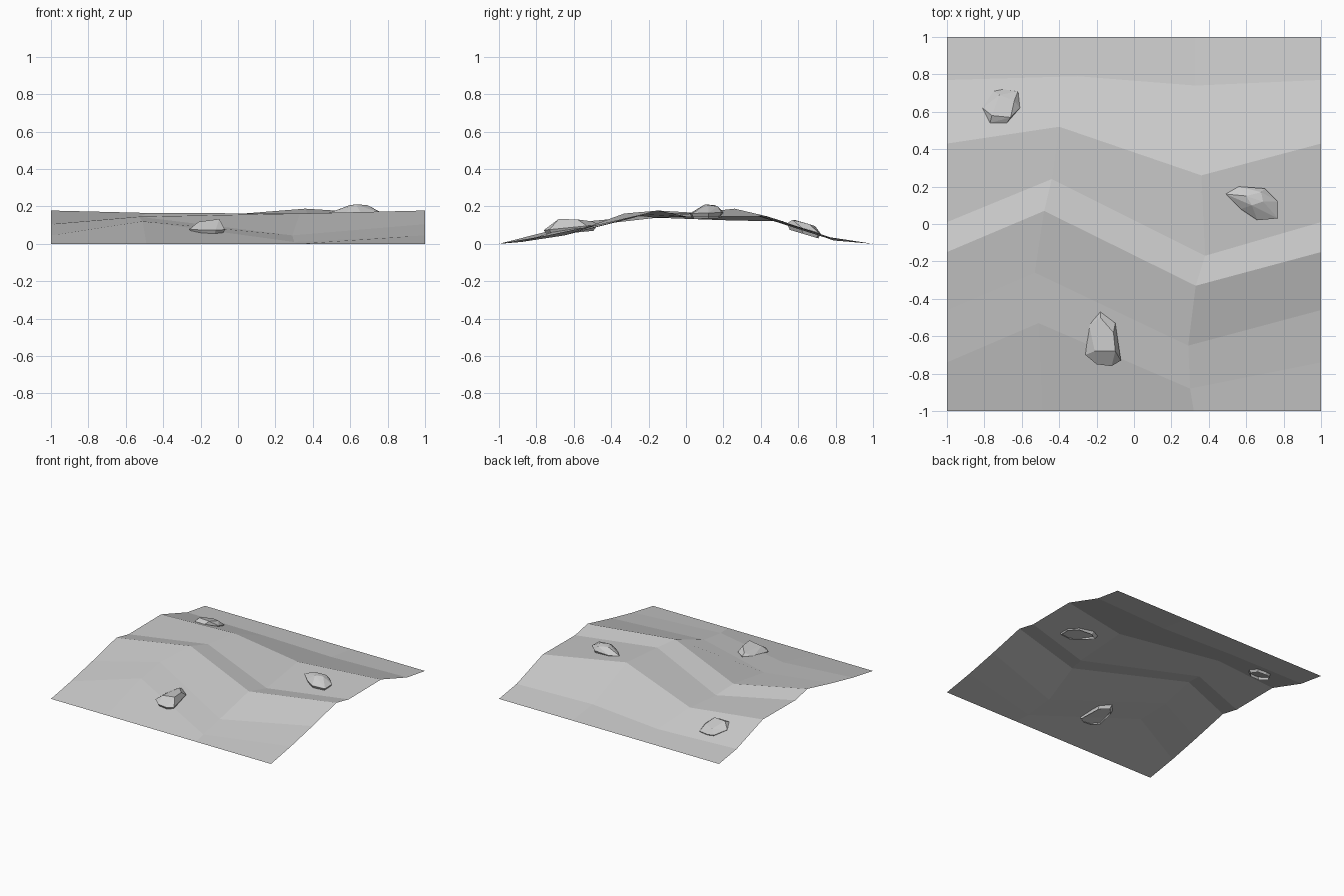
import bpy
import bmesh
from mathutils import Vector

default_cube = bpy.data.objects.get("Cube")
if default_cube:
    bpy.data.objects.remove(default_cube)


def make_material(name, value):
    material = bpy.data.materials.new(name)
    material.use_nodes = True
    colour = (value, value, value, 1)
    material.diffuse_color = colour
    material.node_tree.nodes["Principled BSDF"].inputs["Base Color"].default_value = colour
    return material


def make_object(name, bm, material):
    mesh = bpy.data.meshes.new(name)
    bm.to_mesh(mesh)
    bm.free()
    mesh.materials.append(material)
    obj = bpy.data.objects.new(name, mesh)
    bpy.context.collection.objects.link(obj)
    return obj


grey = make_material("light grey stone", 0.6)

# Dune sheet: each fold runs edge, crest, trough, edge; both side edges match
folds = [
    # edge (y, z), left bend (x, y, z), right bend (x, y, z)
    ((-1, 0), (-.49, -1, 0), (.32, -1, 0)),
    ((-.74, .045), (-.51, -.53, .12), (.3, -.88, .01)),
    ((-.46, .105), (-.53, -.26, .145), (.29, -.65, .045)),
    ((-.15, .178), (-.48, .07, .165), (.33, -.33, .162)),
    ((.01, .145), (-.44, .24, .125), (.38, -.17, .14)),
    ((.43, .148), (-.4, .52, .12), (.36, .26, .188)),
    ((.77, .035), (-.3, .79, .018), (.33, .74, .035)),
    ((1, 0), (-.4, 1, 0), (.33, 1, 0)),
]


def build_dunes():
    bm = bmesh.new()
    rows = []
    for edge, left_bend, right_bend in folds:
        points = [(-1, *edge), left_bend, right_bend, (1, *edge)]
        rows.append([bm.verts.new(p) for p in points])
    for near, far in zip(rows, rows[1:]):
        for i in range(len(near) - 1):
            bm.faces.new((near[i], near[i + 1], far[i + 1], far[i]))
    return make_object("dune_sheet", bm, grey)


# Rocks: a faceted hull over a girdle and a few peak points, open underneath
def build_rock(name, girdle, peaks, height, slope, depth=.03):
    bm = bmesh.new()
    centre = sum((Vector(p) for p in girdle), Vector((0, 0))) / len(girdle)

    def level(y):
        return height + slope * (y - centre.y)

    rim = set()
    for x, y in girdle:
        bm.verts.new((x, y, level(y)))
        low = centre.lerp(Vector((x, y)), .85)
        rim.add(bm.verts.new((low.x, low.y, level(low.y) - depth)))
    for peak in peaks:
        bm.verts.new(peak)
    bmesh.ops.convex_hull(bm, input=bm.verts[:])
    bm.normal_update()
    underside = [f for f in bm.faces if all(v in rim for v in f.verts)]
    bmesh.ops.delete(bm, geom=underside, context="FACES")
    loose = [v for v in bm.verts if not v.link_faces]
    bmesh.ops.delete(bm, geom=loose, context="VERTS")
    bmesh.ops.dissolve_limit(bm, angle_limit=.12, verts=bm.verts[:], edges=bm.edges[:])
    return make_object(name, bm, grey)


build_dunes()

build_rock(
    "front_rock",
    girdle=[(-.18, -.47), (-.1, -.53), (-.07, -.73), (-.12, -.76),
            (-.2, -.75), (-.26, -.7), (-.24, -.54)],
    peaks=[(-.18, -.5, .12), (-.11, -.58, .13), (-.1, -.68, .133), (-.21, -.68, .118)],
    height=.085, slope=.1)

build_rock(
    "ridge_rock",
    girdle=[(.49, .16), (.56, .2), (.7, .19), (.77, .12),
            (.77, .03), (.66, .02), (.57, .08)],
    peaks=[(.6, .15, .208), (.63, .1, .21), (.69, .12, .208), (.68, .17, .2)],
    height=.165, slope=.03)

build_rock(
    "back_rock",
    girdle=[(-.81, .62), (-.75, .71), (-.7, .72), (-.62, .71),
            (-.61, .62), (-.68, .54), (-.77, .54)],
    peaks=[(-.76, .58, .128), (-.66, .57, .128), (-.64, .66, .105), (-.72, .69, .095)],
    height=.08, slope=-.3)
